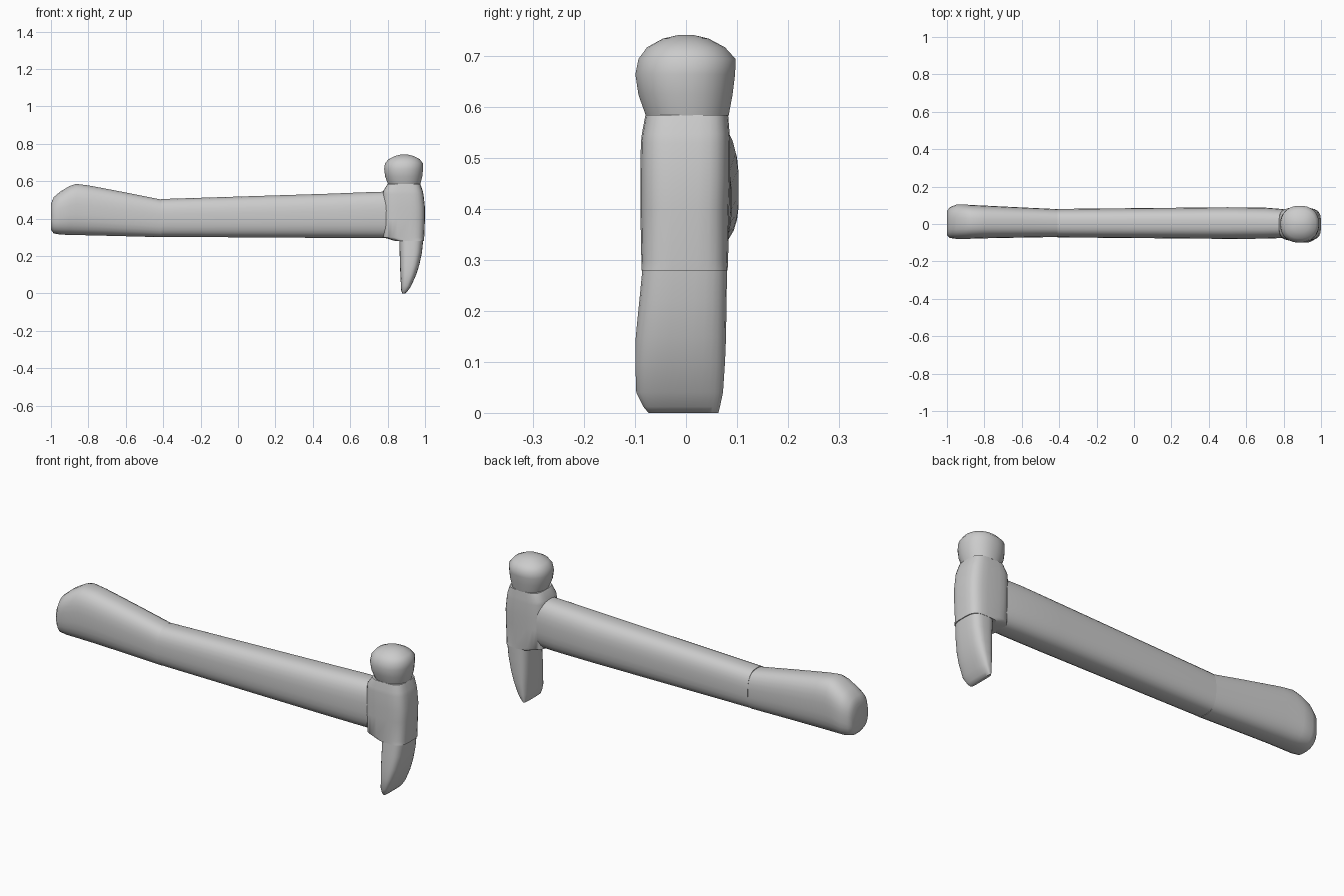
import bpy
import bmesh
from math import cos, sin, pi, copysign, radians

default_cube = bpy.data.objects.get("Cube")
if default_cube:
    bpy.data.objects.remove(default_cube, do_unlink=True)

SIDES = 28


def rounded_section(low_a, high_a, low_b, high_b, power):
    """Rounded rectangle between two pairs of limits; a higher power is squarer."""
    points = []
    for i in range(SIDES):
        angle = 2 * pi * (i + 0.5) / SIDES
        c, s = cos(angle), sin(angle)
        u = copysign(abs(c) ** (2 / power), c)
        v = copysign(abs(s) ** (2 / power), s)
        a = (low_a + high_a) / 2 + u * (high_a - low_a) / 2
        b = (low_b + high_b) / 2 + v * (high_b - low_b) / 2
        points.append((a, b))
    return points


def loft(name, axis, sections, power):
    """Skin a row of sections: position, then low and high limits across it.

    Along X the limits are y, z; along Z they are x, y.
    """
    bm = bmesh.new()
    rings = []
    for position, *limits in sections:
        ring = []
        for a, b in rounded_section(*limits, power):
            co = (position, a, b) if axis == "X" else (a, b, position)
            ring.append(bm.verts.new(co))
        rings.append(ring)
    for lower, upper in zip(rings, rings[1:]):
        for i in range(SIDES):
            j = (i + 1) % SIDES
            bm.faces.new((lower[i], lower[j], upper[j], upper[i]))
    bm.faces.new(rings[0][::-1])
    bm.faces.new(rings[-1])
    bmesh.ops.recalc_face_normals(bm, faces=bm.faces)

    mesh = bpy.data.meshes.new(name)
    bm.to_mesh(mesh)
    bm.free()
    obj = bpy.data.objects.new(name, mesh)
    bpy.context.collection.objects.link(obj)
    bpy.ops.object.select_all(action="DESELECT")
    obj.select_set(True)
    bpy.context.view_layer.objects.active = obj
    bpy.ops.object.shade_smooth_by_angle(angle=radians(45))
    return obj


# Flared grip with a rounded heel
loft("grip", "X", [
    (-1, -.06, .07, .34, .48),
    (-.985, -.075, .09, .32, .515),
    (-.95, -.08, .104, .314, .545),
    (-.9, -.08, .104, .312, .575),
    (-.865, -.079, .102, .311, .586),
    (-.8, -.077, .099, .31, .578),
    (-.6, -.073, .089, .305, .54),
    (-.41, -.07, .08, .3, .502),
], 2.7)

# Straight shaft running into the head
loft("shaft", "X", [
    (-.41, -.072, .081, .302, .505),
    (.5, -.08, .09, .296, .534),
    (.7, -.079, .088, .295, .542),
    (.8, -.075, .08, .295, .545),
], 2.7)

# Blocky central head
loft("head_body", "Z", [
    (.28, .84, .994, -.088, .082),
    (.3, .775, .996, -.088, .083),
    (.4, .772, 1, -.09, .085),
    (.46, .772, 1, -.09, .087),
    (.53, .774, .992, -.089, .087),
    (.548, .776, .988, -.087, .086),
    (.585, .8, .975, -.08, .083),
], 3.6)

# Domed striking ball
loft("striking_ball", "Z", [
    (.583, .802, .975, -.079, .084),
    (.625, .786, .986, -.094, .092),
    (.665, .781, .99, -.1, .097),
    (.695, .785, .989, -.094, .098),
    (.718, .805, .972, -.077, .077),
    (.735, .84, .938, -.046, .045),
    (.742, .87, .91, -.016, .016),
], 2.2)

# Curved tapering pick
loft("pick", "Z", [
    (0, .878, .894, -.074, .064),
    (.012, .873, .907, -.084, .067),
    (.04, .871, .926, -.098, .073),
    (.1, .868, .953, -.1, .077),
    (.15, .866, .969, -.099, .079),
    (.22, .864, .984, -.092, .08),
    (.282, .862, .99, -.086, .081),
], 3.2)
